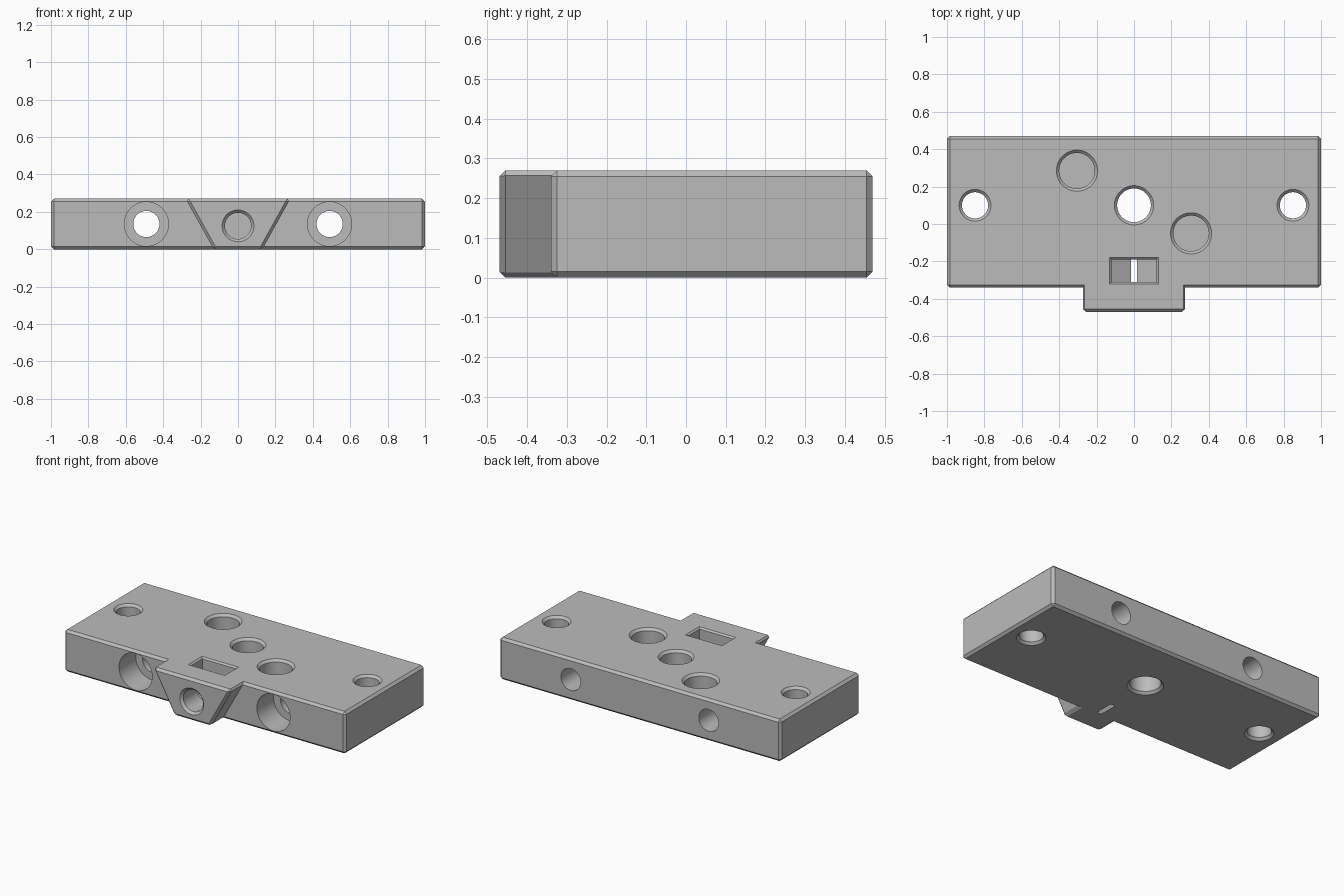
import bpy
import bmesh
import math

if "Cube" in bpy.data.objects:
    bpy.data.objects.remove(bpy.data.objects["Cube"], do_unlink=True)

H = 0.27                 # plate thickness
FRONT, BACK = -0.34, 0.47
C = 0.015                # chamfer
E = 0.02                 # cutter overshoot

grey = bpy.data.materials.new("plain grey")
grey.use_nodes = True
colour = (0.5, 0.5, 0.5, 1)
grey.diffuse_color = colour
grey.node_tree.nodes["Principled BSDF"].inputs["Base Color"].default_value = colour


def loft(name, rings, bevel_edge=None):
    """Skin a list of equal rings into a closed solid, optionally chamfered."""
    bm = bmesh.new()
    loops = [[bm.verts.new(p) for p in ring] for ring in rings]
    n = len(loops[0])
    for a, b in zip(loops, loops[1:]):
        for i in range(n):
            j = (i + 1) % n
            bm.faces.new((a[i], a[j], b[j], b[i]))
    bm.faces.new(loops[0])
    bm.faces.new(loops[-1])
    bmesh.ops.recalc_face_normals(bm, faces=bm.faces[:])
    if bevel_edge:
        edges = [e for e in bm.edges if bevel_edge(e)]
        bmesh.ops.bevel(bm, geom=edges, offset=C, offset_type='OFFSET',
                        segments=1, profile=0.5, affect='EDGES')
        bmesh.ops.recalc_face_normals(bm, faces=bm.faces[:])
    mesh = bpy.data.meshes.new(name)
    bm.to_mesh(mesh)
    bm.free()
    mesh.materials.append(grey)
    obj = bpy.data.objects.new(name, mesh)
    bpy.context.collection.objects.link(obj)
    return obj


def rect(hx, hy, cy, z):
    return [(-hx, cy - hy, z), (hx, cy - hy, z), (hx, cy + hy, z), (-hx, cy + hy, z)]


def drill(name, axis, a, b, profile, sides=64):
    """Turned cutter; profile lists (radius, position along the axis)."""
    rings = []
    for r, t in profile:
        ring = []
        for i in range(sides):
            ang = math.tau * i / sides
            u, v = a + r * math.cos(ang), b + r * math.sin(ang)
            ring.append((u, v, t) if axis == 'Z' else (u, t, v))
        rings.append(ring)
    return loft(name, rings)


def combine(target, tool, operation):
    mod = target.modifiers.new(tool.name, 'BOOLEAN')
    mod.operation = operation
    mod.solver = 'EXACT'
    mod.object = tool
    bpy.context.view_layer.objects.active = target
    bpy.ops.object.modifier_apply(modifier=mod.name)
    bpy.data.objects.remove(tool, do_unlink=True)


# Main plate with all edges chamfered
mid, half = (FRONT + BACK) / 2, (BACK - FRONT) / 2
plate = loft("mounting_plate", [rect(1, half, mid, 0), rect(1, half, mid, H)],
             lambda e: True)

# Tapered tongue on the front, chamfered except where it meets the plate
root = FRONT + C + 0.002
tongue = loft("front_tongue",
              [[(-0.13, y, 0), (0.13, y, 0), (0.28, y, H), (-0.28, y, H)]
               for y in (-0.47, root)],
              lambda e: any(v.co.y < FRONT for v in e.verts))
combine(plate, tongue, 'UNION')

cutters = []

# Upright through holes, chamfered at both ends
for x, r in ((-0.85, 0.07), (0, 0.09), (0.85, 0.07)):
    cutters.append(drill("through_hole", 'Z', x, 0.1,
                         [(r + C + E, -E), (r, C), (r, H - C), (r + C + E, H + E)]))

# Blind round pockets in the top
for x, y in ((-0.305, 0.285), (0.305, -0.05)):
    cutters.append(drill("round_pocket", 'Z', x, y,
                         [(0.095, 0.06), (0.095, H - C), (0.095 + C + E, H + E)]))

# Front-to-back screw holes with counterbores
for x in (-0.49, 0.49):
    cutters.append(drill("screw_hole", 'Y', x, 0.135,
                         [(0.118, FRONT - E), (0.118, FRONT + 0.17),
                          (0.07, FRONT + 0.17), (0.07, BACK + E)]))

# Blind bolt hole in the tongue
cutters.append(drill("bolt_hole", 'Y', 0, 0.125,
                     [(0.07 + C + E, -0.47 - E), (0.07, -0.47 + C), (0.07, -0.13)]))

# Nut slot with a pointed floor that just breaks through underneath
cutters.append(loft("nut_slot",
                    [[(-0.12, y, H + E), (-0.12, y, 0.06), (0, y, -0.009),
                      (0.12, y, 0.06), (0.12, y, H + E)] for y in (-0.31, -0.19)]))
cutters.append(loft("slot_chamfer", [rect(0.12, 0.06, -0.25, H - 0.01),
                                     rect(0.15, 0.09, -0.25, H + 0.02)]))

for cutter in cutters:
    combine(plate, cutter, 'DIFFERENCE')

# Smooth bores, crisp edges
bpy.ops.object.select_all(action='DESELECT')
plate.select_set(True)
bpy.context.view_layer.objects.active = plate
bpy.ops.object.shade_smooth_by_angle(angle=math.radians(25))
